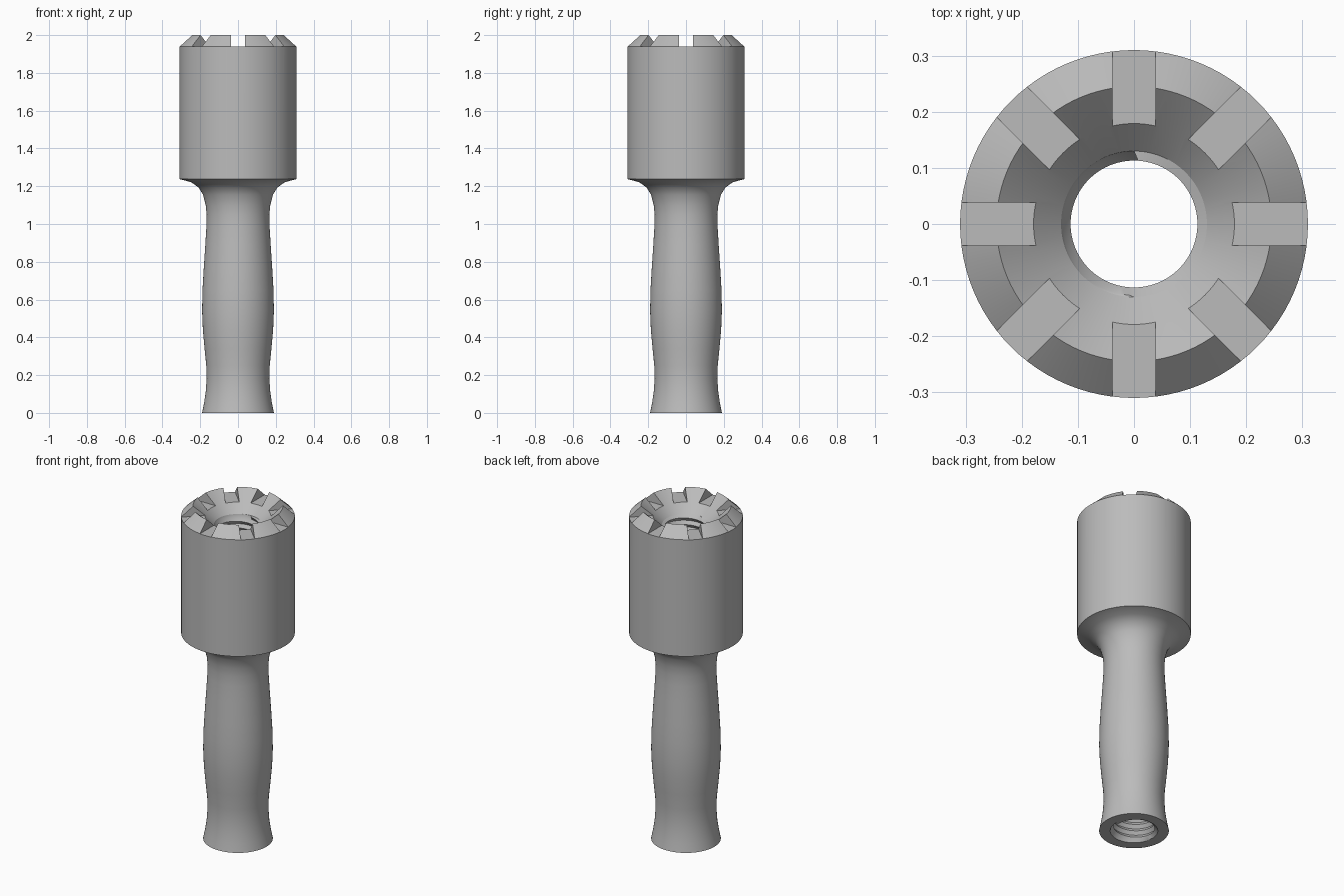
import bpy, bmesh
from math import pi, cos, sin
from mathutils import Matrix

cube = bpy.data.objects.get("Cube")
if cube:
    bpy.data.objects.remove(cube, do_unlink=True)

SIDES = 96
BORE, ROOT, CREST = 0.13, 0.127, 0.113
BORE_TOP = 1.89
PITCH = 0.04

grey = bpy.data.materials.new("plain grey")
grey.use_nodes = True
grey.diffuse_color = (0.5, 0.5, 0.5, 1)
grey.node_tree.nodes["Principled BSDF"].inputs["Base Color"].default_value = (0.5, 0.5, 0.5, 1)


def add_object(name, bm):
    mesh = bpy.data.meshes.new(name)
    bm.to_mesh(mesh)
    bm.free()
    mesh.materials.append(grey)
    obj = bpy.data.objects.new(name, mesh)
    bpy.context.collection.objects.link(obj)
    return obj


def select_only(obj):
    bpy.ops.object.select_all(action='DESELECT')
    obj.select_set(True)
    bpy.context.view_layer.objects.active = obj


def smooth(obj):
    select_only(obj)
    bpy.ops.object.shade_smooth_by_angle(angle=pi / 6)


def revolve(name, profile):
    """Turn a closed (radius, height) outline around z."""
    bm = bmesh.new()
    rings = [[bm.verts.new((r * cos(2 * pi * i / SIDES), r * sin(2 * pi * i / SIDES), z))
              for i in range(SIDES)] for r, z in profile]
    for a, b in zip(rings, rings[1:] + rings[:1]):
        for i in range(SIDES):
            j = (i + 1) % SIDES
            bm.faces.new((a[i], a[j], b[j], b[i]))
    bmesh.ops.recalc_face_normals(bm, faces=bm.faces)
    return add_object(name, bm)


# Handle, flared shoulder, head and funnel as one turned body
handle = [(0.19, 0), (0.18, 0.05), (0.171, 0.11), (0.166, 0.18), (0.168, 0.25),
          (0.177, 0.34), (0.186, 0.44), (0.19, 0.54), (0.188, 0.65), (0.181, 0.77),
          (0.173, 0.89), (0.167, 0.99)]
shoulder = [(0.166, 1.05), (0.171, 1.1), (0.185, 1.155), (0.21, 1.195), (0.25, 1.222), (0.31, 1.238)]
head = [(0.31, 1.94), (0.245, 2.0), (0.18, 1.94), (BORE, BORE_TOP), (BORE, 0)]
body = revolve("turned_body", handle + shoulder + head)

# Eight radial slots cut through the crown
bm = bmesh.new()
for k in range(8):
    place = (Matrix.Rotation(k * pi / 4, 4, 'Z') @ Matrix.Translation((0.28, 0, 2.039))
             @ Matrix.Diagonal((0.26, 0.076, 0.2, 1)))
    bmesh.ops.create_cube(bm, size=1, matrix=place)
cutter = add_object("slot_cutter", bm)
cutter.hide_render = True
cut = body.modifiers.new("crown slots", 'BOOLEAN')
cut.object = cutter
cut.operation = 'DIFFERENCE'
cut.solver = 'EXACT'
select_only(body)
bpy.ops.object.modifier_apply(modifier=cut.name)
bpy.data.objects.remove(cutter, do_unlink=True)
smooth(body)

# Screw thread lining the bore: one long helical zigzag trimmed at both ends
bm = bmesh.new()
rows = int(BORE_TOP / PITCH * 2) + 5


def thread_vert(row, i):
    z = (row - 3) * PITCH / 2 + i / SIDES * PITCH
    r = CREST if row % 2 else ROOT
    if not 0 < z < BORE_TOP:
        z, r = min(max(z, 0), BORE_TOP), BORE
    a = 2 * pi * i / SIDES
    return bm.verts.new((r * cos(a), r * sin(a), z))


grid = [[thread_vert(row, i) for i in range(SIDES + 1)] for row in range(rows)]
for low, high in zip(grid, grid[1:]):
    for i in range(SIDES):
        bm.faces.new((low[i], high[i], high[i + 1], low[i + 1]))
bmesh.ops.remove_doubles(bm, verts=bm.verts, dist=0.00002)
smooth(add_object("bore_thread", bm))
